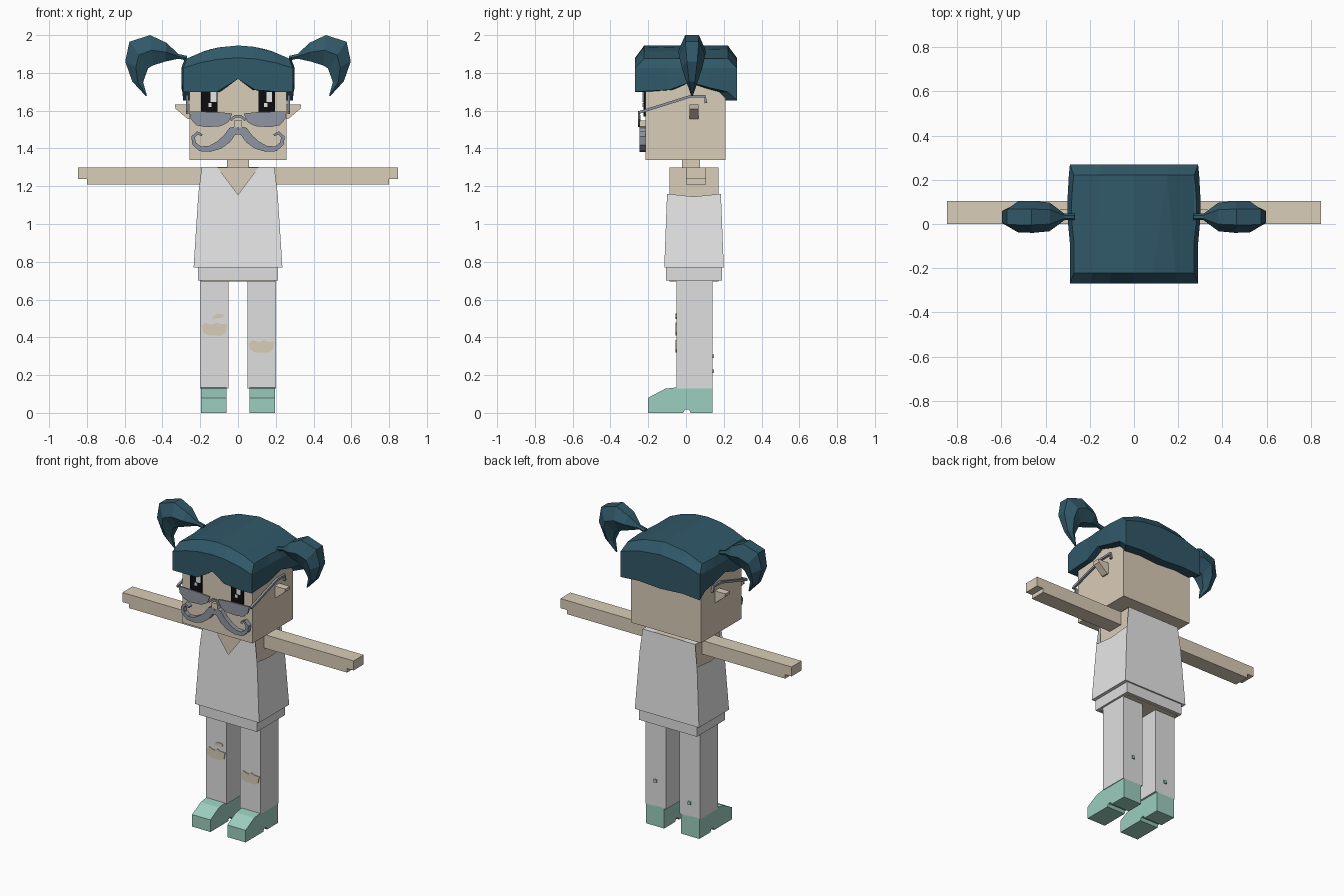
import bpy, bmesh
from mathutils import Vector

cube = bpy.data.objects.get("Cube")
if cube:
    bpy.data.objects.remove(cube, do_unlink=True)


def material(name, r, g, b):
    m = bpy.data.materials.new(name)
    m.use_nodes = True
    m.diffuse_color = (r, g, b, 1)
    bsdf = next(n for n in m.node_tree.nodes if n.type == 'BSDF_PRINCIPLED')
    bsdf.inputs["Base Color"].default_value = (r, g, b, 1)
    bsdf.inputs["Roughness"].default_value = 0.8
    return m


skin = material("skin", .70, .61, .48)
hair = material("dark teal hair", .03, .098, .14)
shirt = material("white shirt", .8, .8, .8)
pants = material("pale grey trousers", .74, .74, .74)
mint = material("mint shoes", .33, .62, .52)
steel = material("blue grey", .28, .30, .355)
black = material("black", .004, .004, .005)
white = material("white", .9, .9, .9)


def finish(name, bm, mat):
    bmesh.ops.recalc_face_normals(bm, faces=bm.faces)
    me = bpy.data.meshes.new(name)
    bm.to_mesh(me)
    bm.free()
    me.materials.append(mat)
    ob = bpy.data.objects.new(name, me)
    bpy.context.collection.objects.link(ob)
    return ob


def bridge(bm, a, b):
    """Join two closed rings of equal length with quads."""
    for i in range(len(a)):
        j = (i + 1) % len(a)
        bm.faces.new((a[i], a[j], b[j], b[i]))


def prism(name, pts, axis, lo, hi, mat):
    """Extrude a 2D outline: axis x takes (y, z), axis y takes (x, z)."""
    bm = bmesh.new()
    rings = []
    for w in (lo, hi):
        rings.append([bm.verts.new((w, u, v) if axis == 'x' else (u, w, v)) for u, v in pts])
        bm.faces.new(rings[-1])
    bridge(bm, *rings)
    return finish(name, bm, mat)


def box(name, x0, x1, y0, y1, z0, z1, mat):
    return prism(name, [(x0, z0), (x1, z0), (x1, z1), (x0, z1)], 'y', y0, y1, mat)


def ribbon(name, path, axis, lo, hi, mat):
    """Extruded band following (u, v, half width) points."""
    left, right = [], []
    for i, (u, v, w) in enumerate(path):
        a, b = path[max(i - 1, 0)], path[min(i + 1, len(path) - 1)]
        d = Vector((b[0] - a[0], b[1] - a[1])).normalized()
        left.append((u - d.y * w, v + d.x * w))
        right.append((u + d.y * w, v - d.x * w))
    return prism(name, left + right[::-1], axis, lo, hi, mat)


# Head, neck and torso
box("head", -.257, .257, -.215, .21, 1.34, 1.82, skin)
box("neck", -.057, .057, -.02, .075, 1.28, 1.35, skin)
box("torso", -.188, .188, -.088, .173, .71, 1.3, skin)

# Hair cap: zigzag hem, shoulder ring, arched top
side = [(.29, -.09, 1.71), (.3, .02, 1.75), (.3, .13, 1.72), (.295, .22, 1.70)]
hem = [(-.29, -.27, 1.70), (-.2, -.27, 1.70), (-.11, -.27, 1.70), (0, -.27, 1.768),
       (.09, -.27, 1.71), (.2, -.27, 1.70), (.29, -.27, 1.70)] + side + [
       (.29, .27, 1.655), (.16, .27, 1.665), (0, .27, 1.655), (-.16, .27, 1.665),
       (-.29, .27, 1.655)] + [(-x, y, z) for x, y, z in reversed(side)]
bm = bmesh.new()


def arch(x, low, rise):
    return low + rise * (1 - min(1, (x / .29) ** 2))


inner = [bm.verts.new((x * .86, y * .77, z)) for x, y, z in hem]
low = [bm.verts.new(p) for p in hem]
mid = [bm.verts.new((x, y, arch(x, 1.825, .055))) for x, y, z in hem]
top = [bm.verts.new((x * .94, y * .82, arch(x, 1.875, .07))) for x, y, z in hem]
bridge(bm, inner, low)
bridge(bm, low, mid)
bridge(bm, mid, top)
# strips across the crown pair each front point with the back point behind it
front, back = top[0:7], [top[15], top[14], top[14], top[13], top[12], top[12], top[11]]
for i in range(6):
    loop = [front[i], front[i + 1], back[i + 1]]
    if back[i] != back[i + 1]:
        loop.append(back[i])
    bm.faces.new(loop)
bm.faces.new(top[6:12])
bm.faces.new(top[15:] + [top[0]])
finish("hair_cap", bm, hair)

# Pigtails: outer edge, inner edge, half depth
tail = [((.27, 1.89), (.27, 1.865), .015), ((.315, 1.9), (.315, 1.875), .015),
        ((.38, 1.96), (.385, 1.86), .065), ((.465, 2.0), (.45, 1.84), .072),
        ((.575, 1.965), (.475, 1.825), .07), ((.597, 1.86), (.485, 1.8), .055),
        ((.56, 1.755), (.502, 1.75), .03), ((.488, 1.677), (.482, 1.68), .004)]
for s, label in ((1, "left"), (-1, "right")):
    bm = bmesh.new()
    rings = []
    for o, n, h in tail:
        m = ((o[0] + n[0]) / 2, (o[1] + n[1]) / 2)
        section = [(o, -.5), (o, .5), (m, 1), (n, .5), (n, -.5), (m, -1)]
        rings.append([bm.verts.new((s * p[0], .032 + k * h, p[1])) for p, k in section])
    for a, b in zip(rings, rings[1:]):
        bridge(bm, a, b)
    bm.faces.new(rings[0])
    bm.faces.new(rings[-1])
    finish(label + "_pigtail", bm, hair)


# Shirt: flared shell with neckline and armholes
def shirt_point(bm, x, z, back):
    t = (1.3 - z) / .53
    y = .179 + .021 * t if back else -.095 - .02 * t
    return bm.verts.new((x, y, z))


bm = bmesh.new()
half = [(.235, .77), (.21, 1.16), (.192, 1.302), (.11, 1.302)]
mirror = [(-x, z) for x, z in reversed(half)]
f = [shirt_point(bm, x, z, False) for x, z in half + [(0, 1.155)] + mirror]
b = [shirt_point(bm, x, z, True) for x, z in half + mirror]
bm.faces.new(f)
bm.faces.new(b)
for s, i, j in ((1, [0, 1, 2, 3], [0, 1, 2, 3]), (-1, [8, 7, 6, 5], [7, 6, 5, 4])):
    dip = bm.verts.new((s * .21, .04, 1.145))
    bm.faces.new((f[i[0]], b[j[0]], b[j[1]], dip, f[i[1]]))
    bm.faces.new((f[i[2]], b[j[2]], b[j[3]], f[i[3]]))
bm.faces.new((f[0], b[0], b[7], f[8]))
finish("shirt", bm, shirt)

# Trouser waist
box("trouser_waist", -.213, .213, -.105, .19, .70, .78, pants)
box("waist_underside", -.195, .195, -.088, .173, .695, .71, skin)

# Glasses bridge and nose
ribbon("glasses_bridge", [(-.04, 1.55, .007), (-.015, 1.57, .007), (.015, 1.57, .007),
                          (.04, 1.55, .007)], 'y', -.252, -.24, steel)
box("nose", -.022, .022, -.245, -.21, 1.51, 1.548, skin)

shoe = [(-.2, 0), (-.2, .08), (-.11, .128), (-.05, .135), (.14, .135), (.14, 0),
        (.025, 0), (.015, .018), (-.005, .018), (-.015, 0)]
lens = [(.03, 1.585), (.1, 1.592), (.258, 1.597), (.25, 1.555), (.22, 1.523),
        (.17, 1.513), (.09, 1.518), (.05, 1.54)]
whisker = [(0, 1.498, .022), (.03, 1.49, .024), (.06, 1.45, .024), (.1, 1.418, .022),
           (.15, 1.398, .016), (.2, 1.398, .013), (.232, 1.425, .011),
           (.238, 1.46, .01), (.215, 1.483, .008), (.19, 1.47, .006)]
temple = [(-.25, 1.59, .007), (.02, 1.675, .007), (.1, 1.677, .007), (.106, 1.64, .007)]
tear = [(-.068, .012), (-.06, -.02), (-.03, -.034), (.04, -.034), (.06, -.018),
        (.068, .024), (.03, .026), (.015, .034), (-.015, .022), (-.05, .034)]
for s, label in ((1, "left"), (-1, "right")):
    def flip(pts):
        return [(s * p[0],) + tuple(p[1:]) for p in pts]

    # Arm with a stepped hand, ear
    prism(label + "_arm", flip([(.19, 1.21), (.8, 1.21), (.8, 1.237), (.847, 1.237),
                                (.847, 1.3), (.19, 1.3)]), 'y', 0, .105, skin)
    prism(label + "_ear", flip([(.25, 1.555), (.265, 1.555), (.33, 1.61), (.335, 1.632),
                                (.25, 1.632)]), 'y', .018, .066, skin)
    # Leg and shoe
    x0, x1 = sorted((s * .05, s * .2))
    box(label + "_leg", x0, x1, -.05, .14, .13, .705, pants)
    x0, x1 = sorted((s * .062, s * .196))
    prism(label + "_shoe", shoe, 'x', x0, x1, mint)
    # Knee tear, and a small patch behind
    z = .353 if s > 0 else .445
    prism(label + "_knee_tear", [(s * .125 + u, z + v) for u, v in tear],
          'y', -.055, -.046, skin)
    z = .3 if s > 0 else .22
    box(label + "_calf_patch", s * .125 - .01, s * .125 + .01, .138, .147, z - .01, z + .01, mint)
    # Eye with highlights
    x0, x1 = sorted((s * .108, s * .195))
    box(label + "_eye", x0, x1, -.226, -.21, 1.57, 1.74, black)
    x = -.145 if s < 0 else .15
    box(label + "_eye_highlight", x, x + .03, -.23, -.225, 1.645, 1.7, white)
    box(label + "_eye_glint", x - .012, x + .006, -.23, -.225, 1.62, 1.64, white)
    # Glasses and curled moustache
    prism(label + "_lens", flip(lens), 'y', -.253, -.243, steel)
    x0, x1 = sorted((s * .262, s * .276))
    ribbon(label + "_temple", temple, 'x', x0, x1, steel)
    ribbon(label + "_moustache", flip(whisker), 'y', -.245, -.212, steel)

# Small slit above the right knee
prism("right_knee_slit", [(-.14, .497), (-.08, .505), (-.073, .52), (-.11, .526), (-.13, .515)],
      'y', -.055, -.046, skin)
